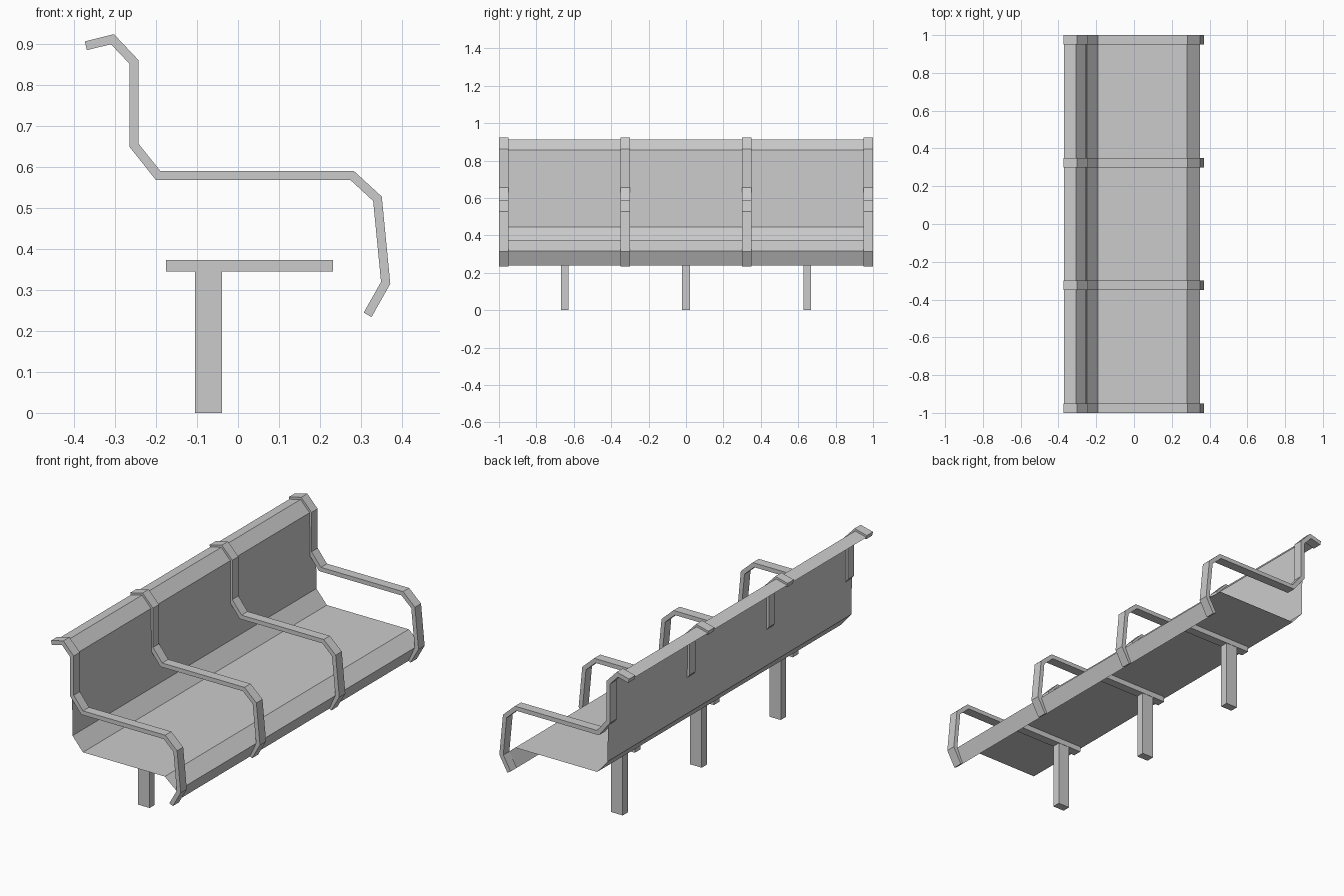
import bpy, bmesh
from mathutils import Vector

if "Cube" in bpy.data.objects:
    bpy.data.objects.remove(bpy.data.objects["Cube"])


def finish(name, bm):
    mesh = bpy.data.meshes.new(name)
    bm.to_mesh(mesh)
    bm.free()
    obj = bpy.data.objects.new(name, mesh)
    bpy.context.collection.objects.link(obj)
    return obj


def sweep(name, path, y0, y1, thick):
    """Mitred rectangular bar that follows an xz path."""
    pts = [Vector(p) for p in path]
    dirs = [(b - a).normalized() for a, b in zip(pts, pts[1:])]
    bm = bmesh.new()
    rings = []
    for i, p in enumerate(pts):
        d0, d1 = dirs[max(i - 1, 0)], dirs[min(i, len(dirs) - 1)]
        n0, n1 = Vector((-d0.y, d0.x)), Vector((-d1.y, d1.x))
        off = (n0 + n1) / (1 + n0.dot(n1)) * thick / 2
        rings.append([bm.verts.new((q.x, y, q.y)) for q, y in
                      ((p + off, y0), (p + off, y1), (p - off, y1), (p - off, y0))])
    for a, b in zip(rings, rings[1:]):
        for k in range(4):
            j = (k + 1) % 4
            bm.faces.new((a[k], a[j], b[j], b[k]))
    bm.faces.new(rings[0])
    bm.faces.new(rings[-1][::-1])
    bmesh.ops.recalc_face_normals(bm, faces=bm.faces)
    return finish(name, bm)


def box(name, x0, x1, y0, y1, z0, z1):
    bm = bmesh.new()
    bmesh.ops.create_cube(bm, size=1)
    for v in bm.verts:
        v.co = ((x0 + x1) / 2 + v.co.x * (x1 - x0),
                (y0 + y1) / 2 + v.co.y * (y1 - y0),
                (z0 + z1) / 2 + v.co.z * (z1 - z0))
    return finish(name, bm)


# Thin bent sheet forming backrest and seat
top = [(-0.371, 0.895), (-0.306, 0.911), (-0.254, 0.856)]
lip = [(0.349, 0.317), (0.313, 0.239)]
profile = top + [(-0.25, 0.445), (-0.19, 0.375), (0.28, 0.375)] + lip
bm = bmesh.new()
rows = [[bm.verts.new((x, y, z)) for y in (-1, 1)] for x, z in profile]
for a, b in zip(rows, rows[1:]):
    bm.faces.new((a[0], b[0], b[1], a[1]))
finish("seat_sheet", bm)

# Four armrest frames
arm = top + [(-0.254, 0.653), (-0.195, 0.579), (0.278, 0.579),
             (0.34, 0.522), (0.36, 0.317), (0.316, 0.239)]
for i, y in enumerate((-0.975, -0.325, 0.325, 0.975)):
    sweep(f"armrest_{i + 1}", arm, y - 0.025, y + 0.025, 0.022)

# Three legs with cross bars under the seat
for i, y in enumerate((-0.648, 0, 0.648)):
    box(f"leg_{i + 1}", -0.105, -0.039, y - 0.021, y + 0.021, 0, 0.345)
    box(f"seat_bar_{i + 1}", -0.176, 0.232, y - 0.023, y + 0.023, 0.345, 0.373)
